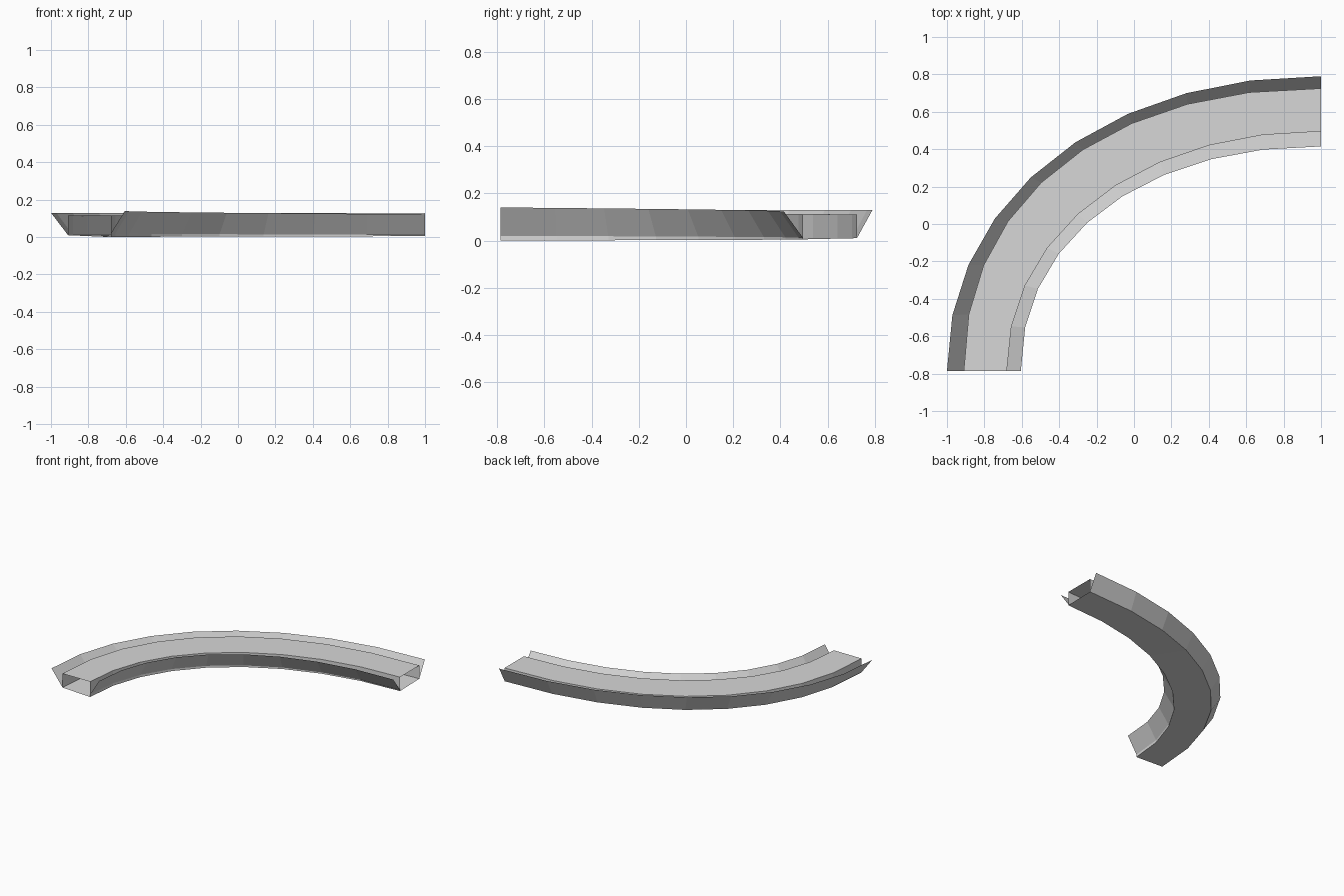
import bpy
from math import sin, cos, pi

SPANS = 9
CENTRE_X, CENTRE_Y = 1.0, -0.785

cube = bpy.data.objects.get("Cube")
if cube:
    bpy.data.objects.remove(cube, do_unlink=True)

grey = bpy.data.materials.new("plain grey")
grey.use_nodes = True
colour = (0.68, 0.68, 0.68, 1)
grey.diffuse_color = colour
grey.node_tree.nodes["Principled BSDF"].inputs["Base Color"].default_value = colour


def rail(radius_x, radius_y, power, z_start, z_end):
    """Quarter bend from the front end to the left end, slightly squarer than an ellipse."""
    points = []
    for i in range(SPANS + 1):
        f = i / SPANS
        t = f * pi / 2
        x = CENTRE_X - radius_x * max(cos(t), 0) ** (2 / power)
        y = CENTRE_Y + radius_y * max(sin(t), 0) ** (2 / power)
        points.append((x, y, z_start + (z_end - z_start) * f))
    return points


def loft(name, rails, closed=False):
    """Flat-faced sheet stretched across neighbouring rails."""
    n = SPANS + 1
    verts = [p for r in rails for p in r]
    count = len(rails)
    faces = []
    for a in range(count if closed else count - 1):
        b = (a + 1) % count
        for i in range(SPANS):
            faces.append((a * n + i, b * n + i, b * n + i + 1, a * n + i + 1))
    mesh = bpy.data.meshes.new(name)
    mesh.from_pydata(verts, [], faces)
    mesh.materials.append(grey)
    obj = bpy.data.objects.new(name, mesh)
    bpy.context.collection.objects.link(obj)
    return obj


# Plan shape of each edge: x radius, y radius, squareness
outer_edge = (1.91, 1.51, 2.18)
inner_edge = (1.68, 1.28, 2.08)
outer_rim = (2.0, 1.575, 2.1)
inner_rim = (1.605, 1.2, 2.13)

# Hollow box with open ends: deck, side walls and underside
loft("hollow_deck", [
    rail(*outer_edge, 0.115, 0.11),
    rail(*outer_edge, 0.01, 0.01),
    rail(*inner_edge, 0.0, 0.005),
    rail(*inner_edge, 0.115, 0.11),
], closed=True)

# Flared side flanges rising from the foot of each wall
loft("outer_flange", [rail(*outer_edge, 0.012, 0.012), rail(*outer_rim, 0.13, 0.13)])
loft("inner_flange", [rail(*inner_rim, 0.14, 0.122), rail(*inner_edge, 0.02, 0.012)])
